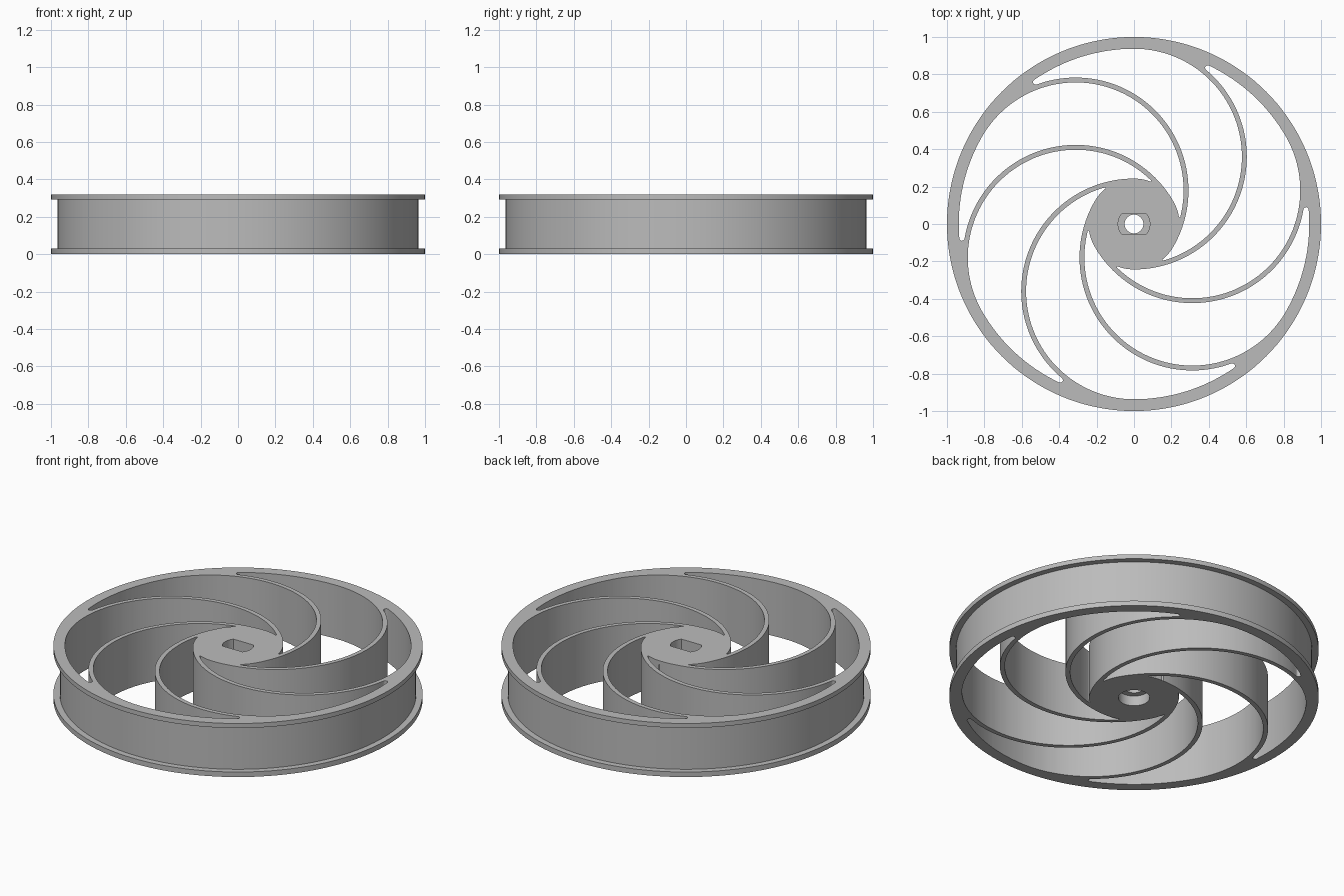
import bpy, bmesh, math
from mathutils import Vector, Matrix

cube = bpy.data.objects.get("Cube")
if cube:
    bpy.data.objects.remove(cube, do_unlink=True)

HEIGHT = 0.32
SPOKES = 6
OFFSET = 0.36                     # distance of spoke arc centres from the axle
ARC_OUT, ARC_IN = 0.603, 0.577    # convex and concave faces of a spoke
HUB, RIM = ARC_OUT - OFFSET, ARC_IN + OFFSET
ORIGIN = Vector((0, 0))

grey = bpy.data.materials.new("plain_grey")
grey.use_nodes = True
grey.diffuse_color = (0.5, 0.5, 0.5, 1)
grey.node_tree.nodes["Principled BSDF"].inputs["Base Color"].default_value = (0.5, 0.5, 0.5, 1)


def add_object(name, bm):
    bmesh.ops.recalc_face_normals(bm, faces=bm.faces)
    mesh = bpy.data.meshes.new(name)
    bm.to_mesh(mesh)
    bm.free()
    mesh.materials.append(grey)
    obj = bpy.data.objects.new(name, mesh)
    bpy.context.collection.objects.link(obj)
    return obj


def polar(radius, angle):
    return Vector((radius * math.cos(angle), radius * math.sin(angle)))


def heading(v):
    return math.atan2(v.y, v.x)


def arc(centre, radius, start, end, steps, ccw=True):
    sweep = (end - start) % math.tau
    if not ccw:
        sweep -= math.tau
    return [centre + polar(radius, start + sweep * i / steps) for i in range(steps + 1)]


def spread(radius, reach):
    """Angle at the axle between a point and its spoke arc's centre."""
    return math.acos((radius**2 + OFFSET**2 - reach**2) / (2 * radius * OFFSET))


def prism(bm, outline, z0, z1):
    face = bm.faces.new([bm.verts.new((p.x, p.y, z0)) for p in outline])
    top = bmesh.ops.extrude_face_region(bm, geom=[face])["geom"]
    bmesh.ops.translate(bm, vec=(0, 0, z1 - z0),
                        verts=[v for v in top if isinstance(v, bmesh.types.BMVert)])


def gap_outline():
    """Opening between one spoke's concave face and the next one's convex face."""
    step = math.tau / SPOKES
    base = math.radians(210)
    here, after = polar(OFFSET, base), polar(OFFSET, base + step)
    # Rounded tip against the rim
    r1 = 0.014
    tip_angle = base + step - spread(RIM - r1, ARC_OUT + r1)
    tip = polar(RIM - r1, tip_angle)
    # Small rounded tip against the hub
    r2 = 0.004
    root_angle = base - spread(HUB + r2, ARC_IN - r2)
    root = polar(HUB + r2, root_angle)
    parts = [
        arc(here, ARC_IN, heading(root - here), base, 64),
        arc(ORIGIN, RIM, base, tip_angle, 16),
        arc(tip, r1, tip_angle, heading(after - tip), 10),
        arc(after, ARC_OUT, heading(tip - after), base + step - math.pi, 64, False),
        arc(ORIGIN, HUB, base + step - math.pi, root_angle, 12, False),
        arc(root, r2, root_angle + math.pi, heading(root - here), 8),
    ]
    points = []
    for p in sum(parts, []):
        if not points or (p - points[-1]).length > 1e-4:
            points.append(p)
    if (points[0] - points[-1]).length < 1e-4:
        points.pop()
    return points


# Solid disc with two flanges, a through bore and a round recess underneath
profile = [(0.085, 0), (1, 0), (1, 0.03), (0.965, 0.03), (0.965, 0.293),
           (1, 0.293), (1, HEIGHT), (0.05, HEIGHT), (0.05, 0.06), (0.085, 0.06)]
SIDES = 144
bm = bmesh.new()
rings = [[bm.verts.new((*polar(r, math.tau * i / SIDES), z)) for i in range(SIDES)]
         for r, z in profile]
for k, ring in enumerate(rings):
    other = rings[(k + 1) % len(rings)]
    for i in range(SIDES):
        j = (i + 1) % SIDES
        bm.faces.new((ring[i], ring[j], other[j], other[i]))
wheel = add_object("spoked_wheel", bm)

# Openings between the curved spokes
bm = bmesh.new()
outline = gap_outline()
for k in range(SPOKES):
    turn = Matrix.Rotation(math.tau * k / SPOKES, 2)
    prism(bm, [turn @ p for p in outline], -0.1, HEIGHT + 0.1)
gaps = add_object("spoke_gap_cutter", bm)

# Flat-sided shaft socket in the top of the hub
bm = bmesh.new()
flat = math.asin(0.053 / 0.085)
prism(bm, arc(ORIGIN, 0.085, -flat, flat, 12)
      + arc(ORIGIN, 0.085, math.pi - flat, math.pi + flat, 12), 0.1, HEIGHT + 0.1)
socket = add_object("shaft_socket_cutter", bm)

# Cut the openings and the socket, then discard the cutters
bpy.ops.object.select_all(action="DESELECT")
bpy.context.view_layer.objects.active = wheel
wheel.select_set(True)
for cutter in (gaps, socket):
    cutter.hide_render = True
    mod = wheel.modifiers.new(cutter.name, "BOOLEAN")
    mod.operation = "DIFFERENCE"
    mod.solver = "EXACT"
    mod.object = cutter
    bpy.ops.object.modifier_apply(modifier=mod.name)
    bpy.data.objects.remove(cutter, do_unlink=True)
bpy.ops.object.shade_smooth_by_angle(angle=math.radians(30))
